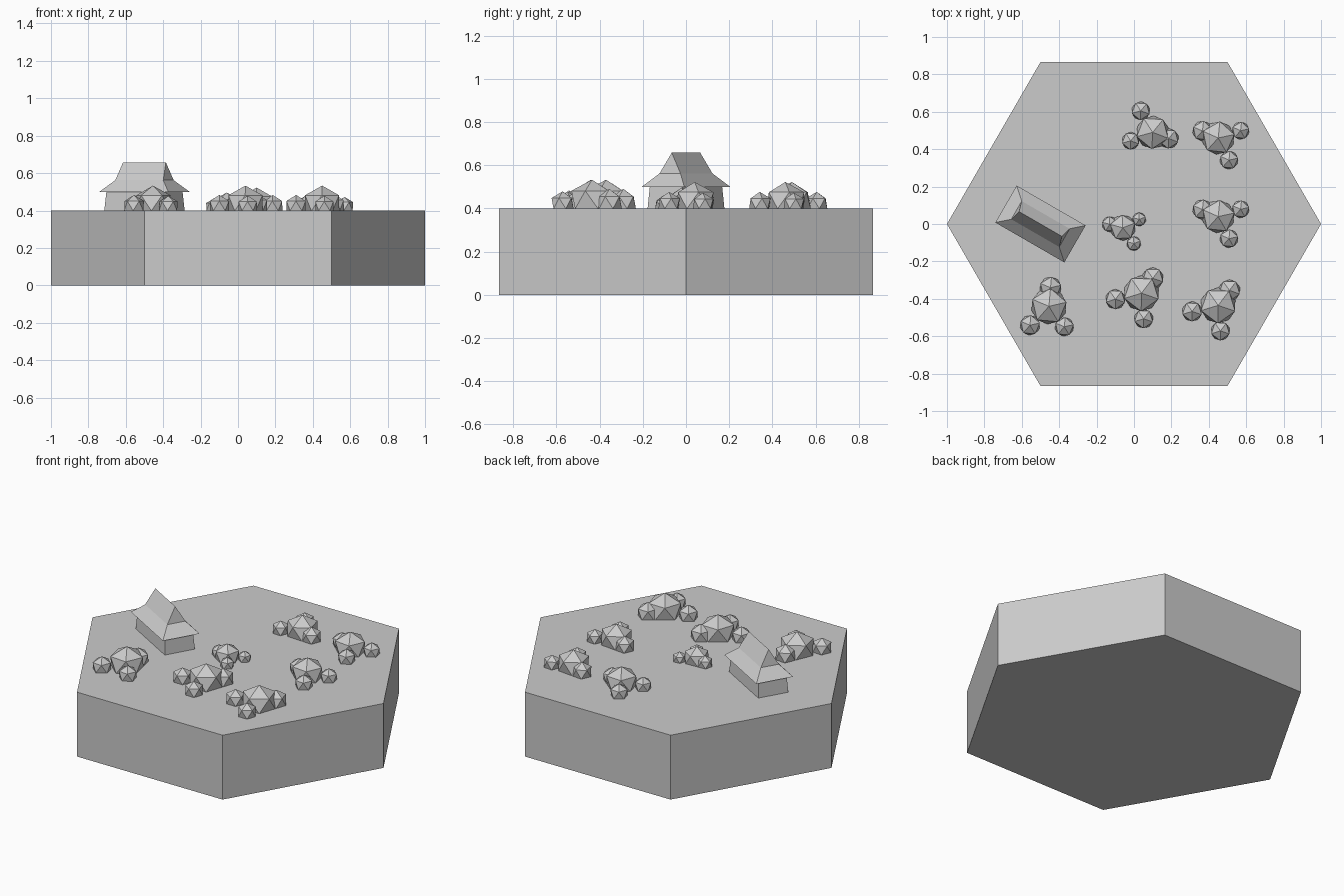
import bpy
import bmesh
from math import cos, sin, radians
from mathutils import Matrix, Vector

cube = bpy.data.objects.get("Cube")
if cube:
    bpy.data.objects.remove(cube, do_unlink=True)

GROUND = 0.40

grey = bpy.data.materials.new("light_grey")
grey.use_nodes = True
colour = (0.6, 0.6, 0.6, 1)
grey.diffuse_color = colour
grey.node_tree.nodes["Principled BSDF"].inputs["Base Color"].default_value = colour


def finish(bm, name, matrix=Matrix()):
    """Turn a bmesh into a flat-shaded, coloured object."""
    bmesh.ops.recalc_face_normals(bm, faces=bm.faces)
    mesh = bpy.data.meshes.new(name)
    bm.to_mesh(mesh)
    bm.free()
    mesh.materials.append(grey)
    obj = bpy.data.objects.new(name, mesh)
    obj.matrix_world = matrix
    bpy.context.collection.objects.link(obj)
    return obj


def loft(bm, rings):
    """Join rectangles (half length, half width, height) into a closed solid."""
    loops = []
    for a, b, z in rings:
        corners = [(a, b), (-a, b), (-a, -b), (a, -b)]
        loops.append([bm.verts.new((x, y, z)) for x, y in corners])
    for low, high in zip(loops, loops[1:]):
        for i in range(4):
            j = (i + 1) % 4
            bm.faces.new((low[i], low[j], high[j], high[i]))
    bm.faces.new(loops[0])
    bm.faces.new(loops[-1])
    bmesh.ops.remove_doubles(bm, verts=bm.verts, dist=0.0005)


# Hexagonal ground tile
bm = bmesh.new()
bmesh.ops.create_cone(bm, cap_ends=True, segments=6, radius1=1, radius2=1, depth=GROUND,
                      matrix=Matrix.Translation((0, 0, GROUND / 2))
                      @ Matrix.Rotation(radians(30), 4, "Z"))
# A corner of the hexagon must lie on the x axis
if max(v.co.x for v in bm.verts) < 0.95:
    bmesh.ops.rotate(bm, verts=bm.verts, matrix=Matrix.Rotation(radians(30), 3, "Z"))
finish(bm, "hex_tile")

# House: tapered walls and a flared hip roof
house_place = Matrix.Translation((-0.5, 0, GROUND)) @ Matrix.Rotation(radians(-30), 4, "Z")
bm = bmesh.new()
loft(bm, [(0.195, 0.094, -0.01), (0.185, 0.086, 0.105)])
finish(bm, "house_walls", house_place)
bm = bmesh.new()
loft(bm, [(0.213, 0.114, 0.1), (0.148, 0.056, 0.162), (0.132, 0, 0.258)])
finish(bm, "house_roof", house_place)

# Bush: one large crown with three small ones (distance, angle, radius)
SMALL = [(0.1, 0, 0.065), (0.143, 140, 0.06), (0.137, 222, 0.057)]


def add_crown(bm, x, y, radius, squash):
    place = Matrix.Translation((x, y, 0.43 * radius * squash))
    scale = Matrix.Diagonal((1, 1, squash, 1))
    bmesh.ops.create_icosphere(bm, subdivisions=1, radius=radius, matrix=place @ scale)


def bush(name, x, y, angle, size):
    bm = bmesh.new()
    add_crown(bm, 0, 0, 0.107, 0.87)
    for dist, turn, radius in SMALL:
        add_crown(bm, dist * cos(radians(turn)), dist * sin(radians(turn)), radius, 0.97)
    place = Matrix.Translation((x, y, GROUND)) @ Matrix.Rotation(radians(angle), 4, "Z")
    finish(bm, name, place @ Matrix.Scale(size, 4))


bush("bush_back_middle", 0.10, 0.49, -21, 0.92)
bush("bush_back_left", 0.45, 0.46, 156, 0.92)
bush("bush_middle_left", 0.45, 0.04, 156, 0.92)
bush("bush_centre", -0.06, -0.02, 165, 0.72)
bush("bush_front_right", -0.455, -0.44, 85, 1)
bush("bush_front_middle", 0.04, -0.37, 53, 1)
bush("bush_front_left", 0.45, -0.435, 53, 1)
